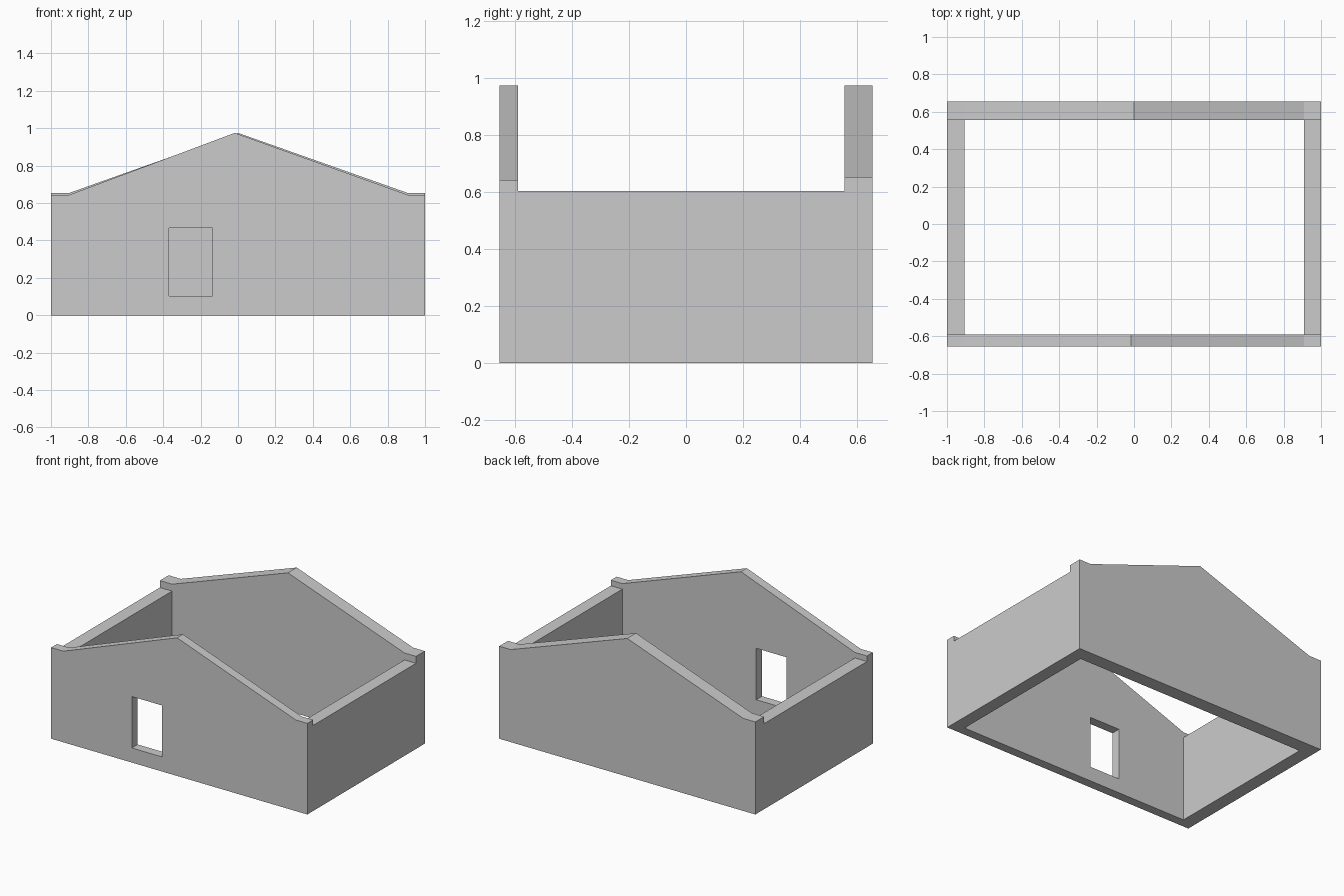
import bpy, bmesh

if "Cube" in bpy.data.objects:
    bpy.data.objects.remove(bpy.data.objects["Cube"])


def extrude_profile(name, points, y0, y1):
    """Extrude an x/z outline from y0 to y1."""
    bm = bmesh.new()
    face = bm.faces.new([bm.verts.new((x, y0, z)) for x, z in points])
    ext = bmesh.ops.extrude_face_region(bm, geom=[face])
    moved = [g for g in ext["geom"] if isinstance(g, bmesh.types.BMVert)]
    bmesh.ops.translate(bm, verts=moved, vec=(0, y1 - y0, 0))
    bmesh.ops.recalc_face_normals(bm, faces=bm.faces)
    mesh = bpy.data.meshes.new(name)
    bm.to_mesh(mesh)
    bm.free()
    obj = bpy.data.objects.new(name, mesh)
    bpy.context.collection.objects.link(obj)
    return obj


def rect(x0, x1, z0, z1):
    return [(x0, z0), (x1, z0), (x1, z1), (x0, z1)]


def gable(shoulder, apex_x):
    return [(-1, 0), (1, 0), (1, shoulder), (0.91, shoulder),
            (apex_x, 0.975), (-0.905, shoulder), (-1, shoulder)]


def combine(target, tool, operation):
    """Apply a boolean and discard the tool object."""
    mod = target.modifiers.new(operation.lower(), 'BOOLEAN')
    mod.operation = operation
    mod.solver = 'EXACT'
    mod.object = tool
    bpy.context.view_layer.objects.active = target
    bpy.ops.object.modifier_apply(modifier=mod.name)
    bpy.data.objects.remove(tool, do_unlink=True)


# Gable walls: thin front, thicker back
walls = extrude_profile("house_walls", gable(0.643, -0.017), -0.655, -0.59)
back = extrude_profile("back_gable", gable(0.653, 0.0), 0.557, 0.655)

# Window opening in the front gable
combine(walls, extrude_profile("window_cutter", rect(-0.37, -0.135, 0.103, 0.466),
                               -0.75, -0.5), 'DIFFERENCE')

# Lower side walls and back gable merged into one shell
for name, x0, x1 in (("left_wall", -1, -0.905), ("right_wall", 0.91, 1)):
    combine(walls, extrude_profile(name, rect(x0, x1, 0, 0.604), -0.59, 0.557), 'UNION')
combine(walls, back, 'UNION')
